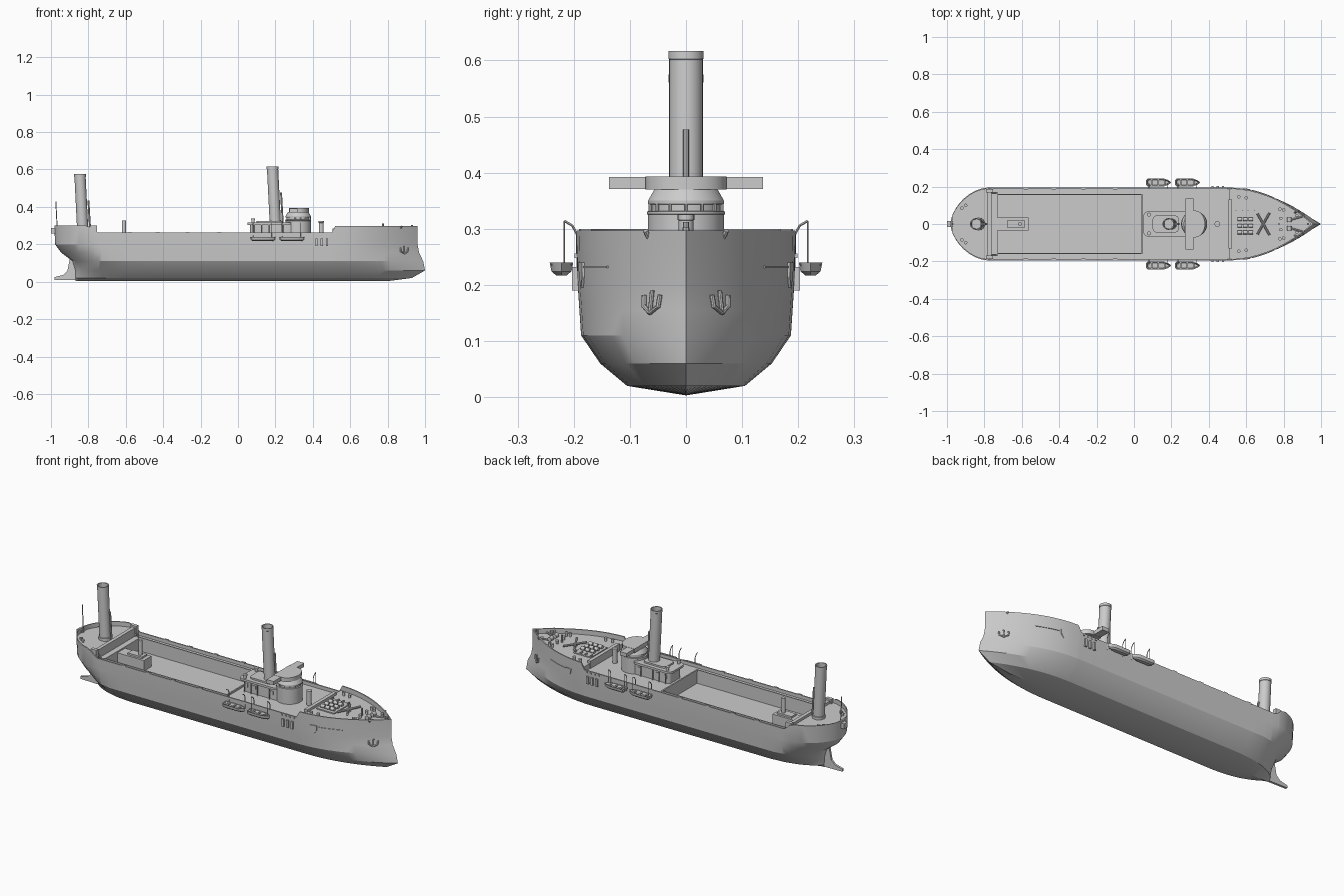
import bpy, bmesh, math
from mathutils import Vector

if "Cube" in bpy.data.objects:
    bpy.data.objects.remove(bpy.data.objects["Cube"])

def make(name, verts, faces):
    bm = bmesh.new()
    vs = [bm.verts.new(v) for v in verts]
    for f in faces:
        bm.faces.new([vs[i] for i in f])
    bmesh.ops.remove_doubles(bm, verts=bm.verts, dist=1e-5)
    bmesh.ops.recalc_face_normals(bm, faces=bm.faces)
    me = bpy.data.meshes.new(name)
    bm.to_mesh(me); bm.free()
    ob = bpy.data.objects.new(name, me)
    bpy.context.collection.objects.link(ob)
    return ob

def loft(name, rings):
    """Skin a list of equal-length closed rings and cap both ends."""
    n = len(rings[0])
    faces = [(k*n+i, k*n+(i+1) % n, (k+1)*n+(i+1) % n, (k+1)*n+i)
             for k in range(len(rings)-1) for i in range(n)]
    faces += [tuple(range(n)), tuple(range((len(rings)-1)*n, len(rings)*n))]
    return make(name, [p for r in rings for p in r], faces)

def box(name, x0, x1, y0, y1, z0, z1):
    return loft(name, [[(x0, y0, z), (x1, y0, z), (x1, y1, z), (x0, y1, z)] for z in (z0, z1)])

def slab(name, outline, z0, z1):
    return loft(name, [[(x, y, z) for x, y in outline] for z in (z0, z1)])

def circle(c, r, n, ax=Vector((0, 0, 1))):
    a = ax.orthogonal().normalized(); b = ax.cross(a).normalized()
    return [tuple(Vector(c) + r*(math.cos(2*math.pi*i/n)*a + math.sin(2*math.pi*i/n)*b)) for i in range(n)]

def rod(name, p, q, r, n=8):
    ax = (Vector(q) - Vector(p)).normalized()
    return loft(name, [circle(p, r, n, ax), circle(q, r, n, ax)])

def lathe(name, x, y, prof, n=24):
    return loft(name, [circle((x, y, z), r, n) for r, z in prof])

def rounded(x0, x1, h, r):
    pts = []
    for cx, cy, a0 in ((x1-r, h-r, 0), (x0+r, h-r, 90), (x0+r, r-h, 180), (x1-r, r-h, 270)):
        pts += [(cx + r*math.cos(math.radians(a0+a)), cy + r*math.sin(math.radians(a0+a))) for a in (0, 22.5, 45, 67.5, 90)]
    return pts

# hull form: one row per waterline (z, half width, stem x, stern x, start of stern taper)
LV = [(.003, 0, .80, -.87, -.6), (.02, .105, .93, -.87, -.6), (.06, .153, 1.0, -.87, -.6),
      (.11, .187, .99, -.885, -.68), (.155, .19, .968, -.945, -.72), (.2, .193, .96, -.978, -.77),
      (.26, .195, .96, -.982, -.78)]

def width(j, x):
    z, w, xf, xa, a = LV[j]
    if x > .5:
        return w*(1 - min(1, (x-.5)/(xf-.5))**2.05)
    if x < a:
        return w*max(0, 1 - min(1, (a-x)/(a-xa))**1.8)**.6
    return w

def hull_y(x, z):
    for j in range(1, 6):
        if z <= LV[j+1][0]:
            break
    f = min(1, (z-LV[j][0])/(LV[j+1][0]-LV[j][0]))
    return width(j, x)*(1-f) + width(j+1, x)*f

def top(x):
    if x < -.745:
        return .30 - .04*min(1, max(0, (x+.785)/.04))**.6
    return .262 + .035*min(1, max(0, (x-.5)/.02))

def deck(x):
    return .275 if x < -.77 else (.27 if x > .51 else .243)

us = [-.98 + .2*(1-math.cos(math.pi/2*i/9)) for i in range(9)]
us += [-.78, -.7705, -.7695, -.755, -.745, -.7305, -.7295, -.68, -.6, -.4, 0, .0395, .0405, .3, .5, .5095, .5105, .52]
us += [.52 + .44*math.sin(math.pi/2*i/14) for i in range(1, 15)]
verts, faces, n = [], [], 12
for s in (1, -1):
    base = len(verts)
    for u in us:
        row = []
        for j, (z, w, xf, xa, a) in enumerate(LV):
            x = u
            if u > .52:
                x = .52 + (xf-.52)*(u-.52)/.44
            if u < -.78:
                x = -.78 + (xa+.78)*(-.78-u)/.2
            row.append((x, s*width(j, x), top(u) if j == 6 else z))
        # bulwark, deck and sunken hold
        xi = min(max(row[-1][0], -.972), .945)
        wi = max(0, abs(row[-1][1]) - .007)
        if u in (us[0], us[-1]):
            wi = 0
        d = deck(u); h = min(.155, wi)
        fl = .175 if -.73 < u < .04 else d
        row += [(xi, s*wi, top(u)), (xi, s*wi, d), (xi, s*h, d), (xi, s*h, fl), (xi, 0, fl)]
        verts += row
    faces += [(base+k*n+i, base+k*n+i+1, base+(k+1)*n+i+1, base+(k+1)*n+i)
              for k in range(len(us)-1) for i in range(n-1)]
make("hull", verts, faces)

# rudder and skeg
rud = [(-.86, .008), (-.982, .01), (-.982, .024), (-.935, .036), (-.912, .058), (-.9, .12), (-.86, .14)]
loft("rudder", [[(x, y, z) for x, z in rud] for y in (-.006, .006)])

# funnels with hollow tops and steam pipes
for name, x, zb, zt in (("main_funnel", .2, .3, .617), ("stern_funnel", -.83, .27, .575)):
    ring = lambda z, r: circle((x - .05*(z-zb), 0, z), r, 24)
    loft(name, [ring(zb, .034), ring(zb+.02, .034), ring(zb+.021, .03), ring(zt-.015, .03), ring(zt-.014, .0315),
                ring(zt, .0315), ring(zt, .026), ring(zt-.08, .026)])
    rod(name+"_pipe", (x+.04, 0, zb), (x+.03, 0, zt-.14), .005)

# deckhouse, roof and bridge
slab("deckhouse", rounded(.065, .3, .055, .02), .24, .306)
slab("deckhouse_roof", rounded(.05, .29, .067, .025), .304, .316)
slab("roof_coaming", rounded(.1, .24, .045, .02), .31, .325)
for s in (1, -1):
    for x in (.085, .125, .165, .24):
        rod("roof_post", (x, s*.062, .24), (x, s*.062, .306), .003, 6)
    for x in (.09, .14, .25):
        box("house_window", x-.01, x+.01, s*.056-.002, s*.056+.002, .27, .29)
    lathe("roof_vent", .08, s*.05, [(.008, .31), (.008, .33), (.011, .331), (.011, .337)], 12)
lathe("bridge_tower", .322, 0, [(.068, .24), (.068, .325), (.07, .326), (.07, .331), (.062, .332), (.062, .343),
                               (.068, .344), (.068, .35), (.058, .368), (.055, .372)], 28)
for i in range(-4, 5):
    a = i*math.radians(26)
    c, s = .322 + .065*math.cos(a), .065*math.sin(a)
    rod("window_post", (c, s, .33), (c, s, .345), .003, 6)
arc = [(.325 + .055*math.cos(math.radians(a)), .072*math.sin(math.radians(a))) for a in range(-90, 91, 15)]
slab("bridge_cap", [(.272, -.072)] + arc + [(.272, .072)], .37, .393)
box("bridge_wings", .275, .318, -.137, .137, .371, .392)
lathe("fore_post", .445, 0, [(.013, .24), (.013, .315), (.015, .316), (.015, .325)], 16)

# hold fittings and bulkheads
box("hold_house", -.73, -.565, -.034, .034, .17, .235)
box("hold_hatch", -.675, -.585, -.022, .022, .235, .245)
lathe("hold_post", -.61, 0, [(.011, .23), (.011, .327)], 16)
box("breakwater", .505, .525, -.13, .13, .243, .284)
box("poop_bulkhead", -.782, -.762, -.18, .18, .243, .29)
box("hold_coaming_fore", .037, .045, -.155, .155, .24, .252)
for s in (1, -1):
    box("hold_coaming_side", -.73, .045, s*.157-.003, s*.157+.003, .24, .252)
    box("poop_end_block", -.79, -.755, s*.178-.01, s*.178+.01, .243, .3)
    loft("poop_ladder_stringer", [[(x, y, z) for x, z in ((-.765, .28), (-.73, .243), (-.738, .243), (-.773, .28))]
                                  for y in (s*.165-.003, s*.165+.003)])

# lifeboats with davits
boat = [(-.065, -.014), (-.058, -.021), (.03, -.021), (.055, -.012), (.07, 0),
        (.055, .012), (.03, .021), (-.058, .021), (-.065, .014)]
for s in (1, -1):
    for cx in (.13, .285):
        ring = lambda k, z, kx=None: [(cx + x*(kx or k), s*.222 + y*k, z) for x, y in boat]
        loft("lifeboat", [ring(.45, .217, .8), ring(.85, .224, .95), ring(1, .24), ring(.82, .24, .93), ring(.6, .228, .85)])
        for d in (-.035, 0, .035):
            box("thwart", cx+d-.004, cx+d+.004, s*.222-.018, s*.222+.018, .234, .238)
        for d in (-.05, .05):
            path = [(.193, .225), (.194, .29), (.203, .306), (.217, .314), (.217, .235)]
            for i, (p, q) in enumerate(zip(path, path[1:])):
                r = .0022 if i < 3 else .001
                rod("davit", (cx+d, s*p[0], p[1]), (cx+d, s*q[0], q[1]), r, 6)

# side fittings: fenders, plain shield plate, strake, anchors
    for x in (.42, .448, .476):
        box("fender", x-.006, x+.006, s*.197-.006, s*.197+.006, .19, .232)
    for x in (.41, .435, .46, .485):
        box("scupper", x-.004, x+.004, s*.195-.004, s*.195+.004, .248, .256)
    sh = [(.585, .24), (.622, .24), (.62, .215), (.607, .195), (.592, .21)]
    loft("shield_plate", [[(x, s*(hull_y(x, z)+o), z) for x, z in sh] for o in (-.004, .004)])
    xs = [.63 + .02*i for i in range(7)]
    loft("side_strake", [[(x, s*(hull_y(x, .232)+o), z) for o, z in ((-.004, .23), (.003, .23), (.003, .234), (-.004, .234))] for x in xs])
    hp = lambda x, z: (x, s*(hull_y(x, z)+.004), z)
    rod("anchor_shank", hp(.89, .19), hp(.89, .15), .004)
    for d in (1, -1):
        rod("anchor_arm", hp(.89, .15), hp(.89+d*.018, .162), .004)
        rod("anchor_fluke", hp(.89+d*.018, .16), hp(.89+d*.02, .182), .0045)
    # bollards
    for x, y in ((.56, .145), (.6, .14), (.78, .08), (.8, .075), (.87, .045), (-.9, .1), (-.92, .085), (.785, .03)):
        lathe("bollard", x, s*y, [(.006, .265), (.006, .284), (.009, .285), (.009, .29)], 12)
    for x in (-.58, -.43, -.27, -.1):
        box("fairlead", x-.012, x+.012, s*.19-.005, s*.19+.005, .258, .266)
    # foredeck cat davits and windlass drums
    rod("anchor_davit", (.86, s*.06, .27), (.875, s*.072, .297), .005)
    rod("anchor_chain", (.83, s*.02, .275), (.9, s*.04, .276), .005)
    rod("windlass_drum", (.83, s*.01, .284), (.83, s*.035, .284), .012, 16)

# foredeck hatch with stowed casks, crossed spars
box("cargo_hatch", .54, .65, -.07, .075, .265, .276)
for i in range(3):
    for k in range(3):
        x, y = .565 + .03*i, -.045 + .035*k
        rod("cask", (x-.012, y, .284), (x+.012, y, .284), .01, 16)
for x in (.545, .58, .61, .645):
    box("hatch_batten", x-.003, x+.003, .055, .075, .276, .284)
for s in (1, -1):
    rod("crossed_spar", (.66, -s*.055, .28), (.725, s*.06, .285), .006)
box("spar_crutch", .685, .7, -.01, .01, .268, .282)
rod("bow_bitt", (.775, 0, .27), (.775, 0, .312), .005)
rod("stem_post", (.93, 0, .27), (.93, 0, .302), .006)

# stern lantern and flagstaff
box("stern_lantern", -1.0, -.968, -.015, .015, .258, .288)
rod("flagstaff", (-.966, 0, .27), (-.974, 0, .43), .0025, 6)

for ob in bpy.context.scene.objects:
    ob.select_set(True)
    bpy.context.view_layer.objects.active = ob
bpy.ops.object.shade_smooth_by_angle(angle=math.radians(25))
